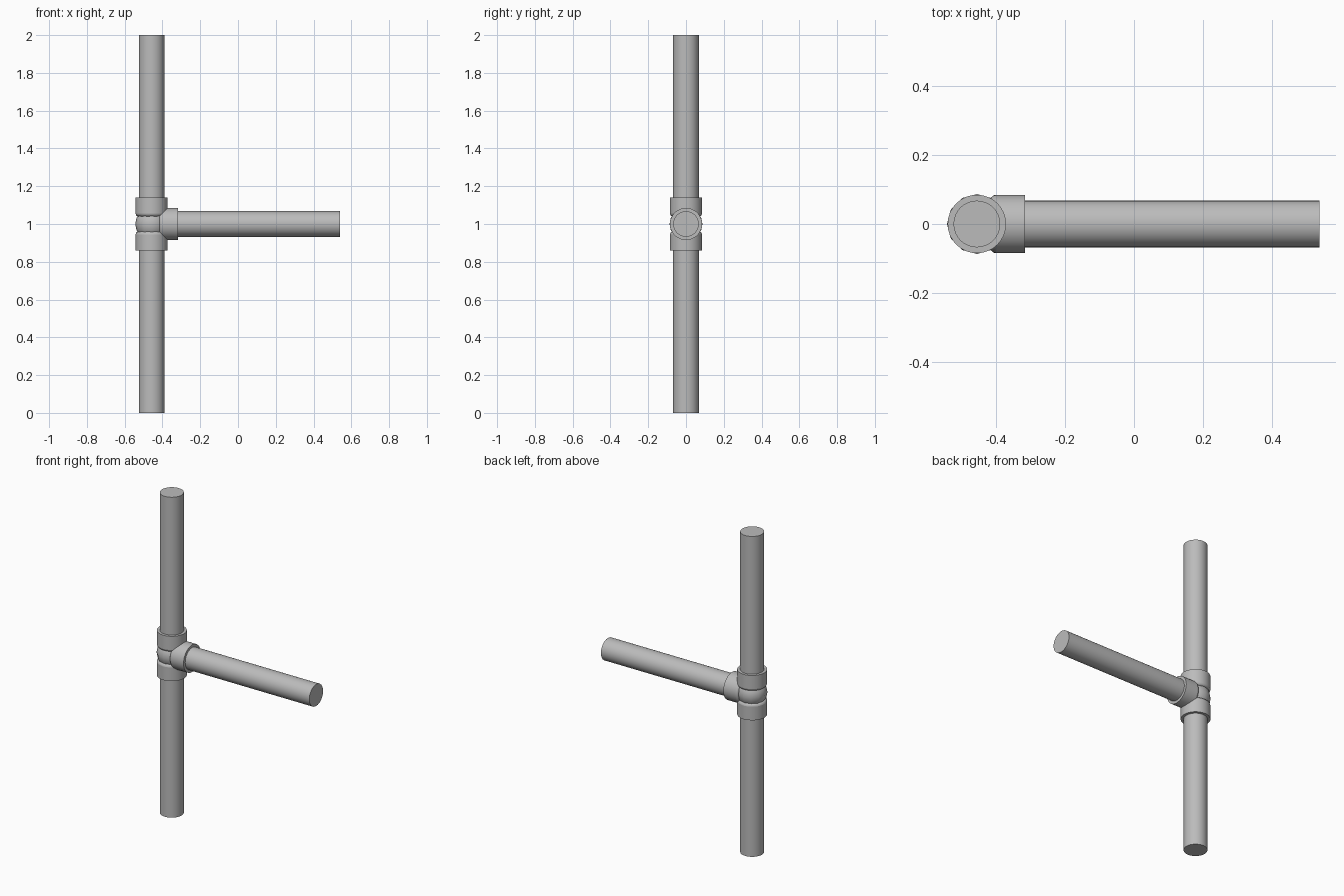
import bpy
import math
from mathutils import Vector

cube = bpy.data.objects.get("Cube")
if cube:
    bpy.data.objects.remove(cube, do_unlink=True)

grey = bpy.data.materials.new("pipe_grey")
grey.use_nodes = True
grey.diffuse_color = (0.5, 0.5, 0.5, 1)
grey.node_tree.nodes["Principled BSDF"].inputs["Base Color"].default_value = (0.5, 0.5, 0.5, 1)

JOINT = Vector((-0.457, 0, 1))
PIPE_R, SOCKET_R = 0.068, 0.085


def finish(name, angle):
    obj = bpy.context.object
    obj.name = name
    obj.data.materials.append(grey)
    bpy.ops.object.shade_smooth_by_angle(angle=math.radians(angle))
    return obj


def tube(name, direction, start, end, radius, sides):
    """Closed cylinder reaching out from the joint along a direction."""
    d = Vector(direction)
    bpy.ops.mesh.primitive_cylinder_add(
        vertices=sides, radius=radius, depth=end - start,
        location=JOINT + d * (start + end) / 2,
        rotation=d.to_track_quat('Z', 'Y').to_euler())
    return finish(name, 40)


# Three arms, each a pipe seated in a wider socket
for arm, direction in {"upper": (0, 0, 1), "lower": (0, 0, -1), "side": (1, 0, 0)}.items():
    tube(arm + "_pipe", direction, 0.05, 0.997 if arm == "side" else 1.0, PIPE_R, 32)
    socket = tube(arm + "_socket", direction, 0.04, 0.14, SOCKET_R, 32)

    # Round the socket's inner rim
    inner = min(socket.data.polygons, key=lambda p: (
        socket.matrix_basis @ p.center - JOINT).length if len(p.vertices) > 4 else 9)
    rim = set(inner.edge_keys)
    weights = socket.data.attributes.new("bevel_weight_edge", 'FLOAT', 'EDGE')
    for edge in socket.data.edges:
        weights.data[edge.index].value = 1.0 if edge.key in rim else 0.0
    bevel = socket.modifiers.new("rounded_rim", 'BEVEL')
    bevel.limit_method = 'WEIGHT'
    bevel.width = 0.015
    bevel.segments = 3

# Faceted ball joining the sockets
bpy.ops.mesh.primitive_uv_sphere_add(segments=12, ring_count=8, radius=0.087, location=JOINT)
finish("joint_ball", 60)
